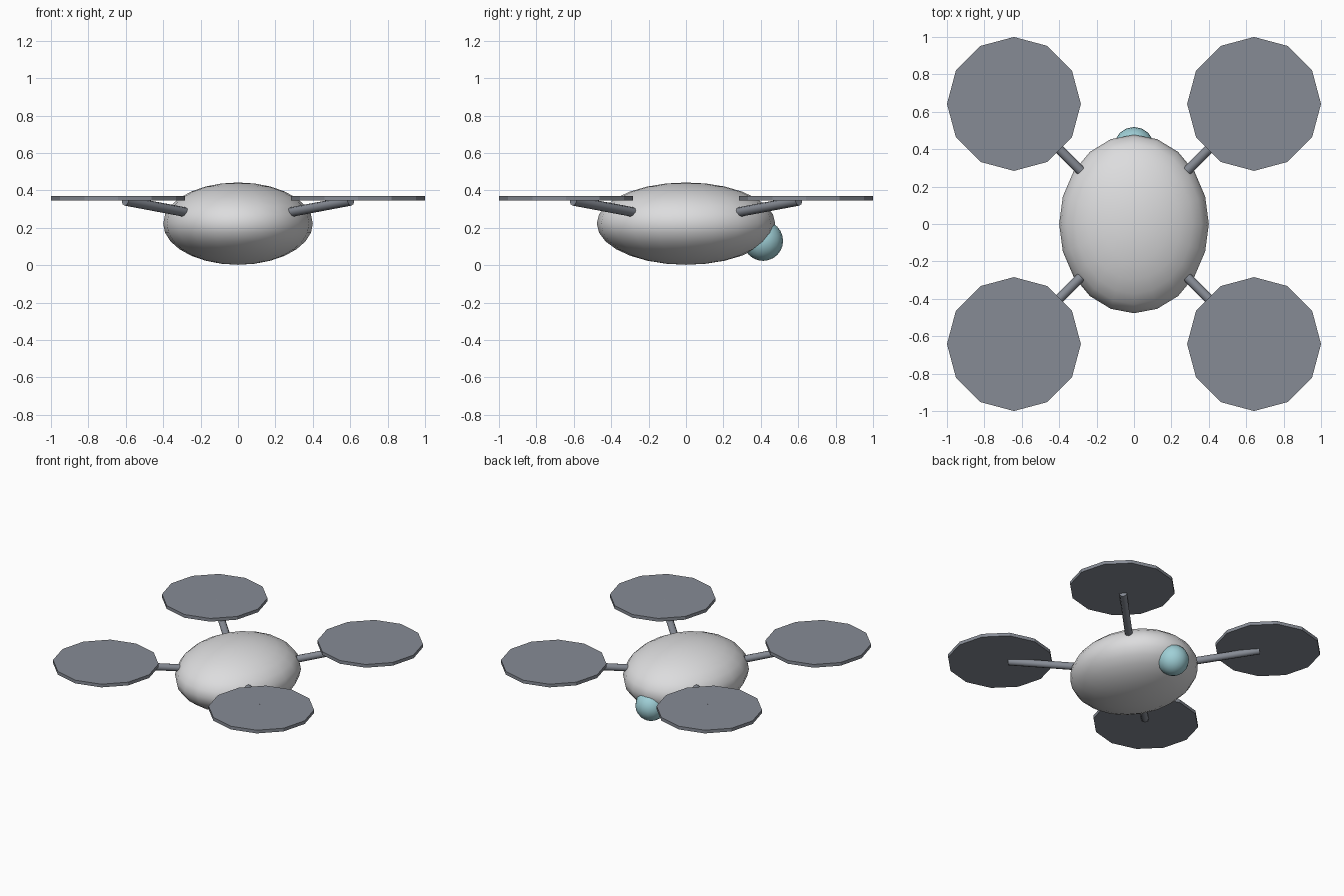
import bpy
from math import atan2, hypot
from mathutils import Vector

if "Cube" in bpy.data.objects:
    bpy.data.objects.remove(bpy.data.objects["Cube"])


def material(name, color):
    m = bpy.data.materials.new(name)
    m.use_nodes = True
    m.diffuse_color = (*color, 1)
    m.node_tree.nodes["Principled BSDF"].inputs["Base Color"].default_value = (*color, 1)
    return m


SHELL = material("light grey shell", (0.72, 0.72, 0.73))
SLATE = material("slate grey", (0.24, 0.26, 0.30))
LENS = material("pale blue lens", (0.35, 0.63, 0.68))


def finish(name, mat, smooth=True):
    ob = bpy.context.object
    ob.name = name
    ob.data.materials.append(mat)
    if smooth:
        bpy.ops.object.shade_smooth_by_angle(angle=0.8)
    return ob


def ellipsoid(name, center, radii, mat, segments, rings):
    bpy.ops.mesh.primitive_uv_sphere_add(segments=segments, ring_count=rings, location=center)
    bpy.context.object.scale = radii
    bpy.ops.object.transform_apply(location=False, rotation=False, scale=True)
    return finish(name, mat)


def arm(name, start, end, radius):
    axis = end - start
    bpy.ops.mesh.primitive_cylinder_add(vertices=8, radius=radius, depth=axis.length,
                                        location=(start + end) / 2)
    bpy.context.object.rotation_euler = (
        0, atan2(hypot(axis.x, axis.y), axis.z), atan2(axis.y, axis.x))
    return finish(name, SLATE)


# Egg-shaped body and the camera ball tucked under its rear
ellipsoid("body", (0, 0, 0.222), (0.4, 0.477, 0.22), SHELL, 20, 14)
ellipsoid("camera_ball", (0, 0.412, 0.13), (0.107, 0.107, 0.107), LENS, 16, 12)

# Four arms, each carrying a twelve-sided rotor disc
for sx, side in ((1, "left"), (-1, "right")):
    for sy, end in ((-1, "front"), (1, "back")):
        arm(f"{end}_{side}_arm", Vector((0.285 * sx, 0.285 * sy, 0.284)),
            Vector((0.603 * sx, 0.603 * sy, 0.344)), 0.026)
        bpy.ops.mesh.primitive_cylinder_add(vertices=12, radius=0.358, depth=0.024,
                                            location=(0.642 * sx, 0.642 * sy, 0.357))
        finish(f"{end}_{side}_rotor", SLATE, smooth=False)
